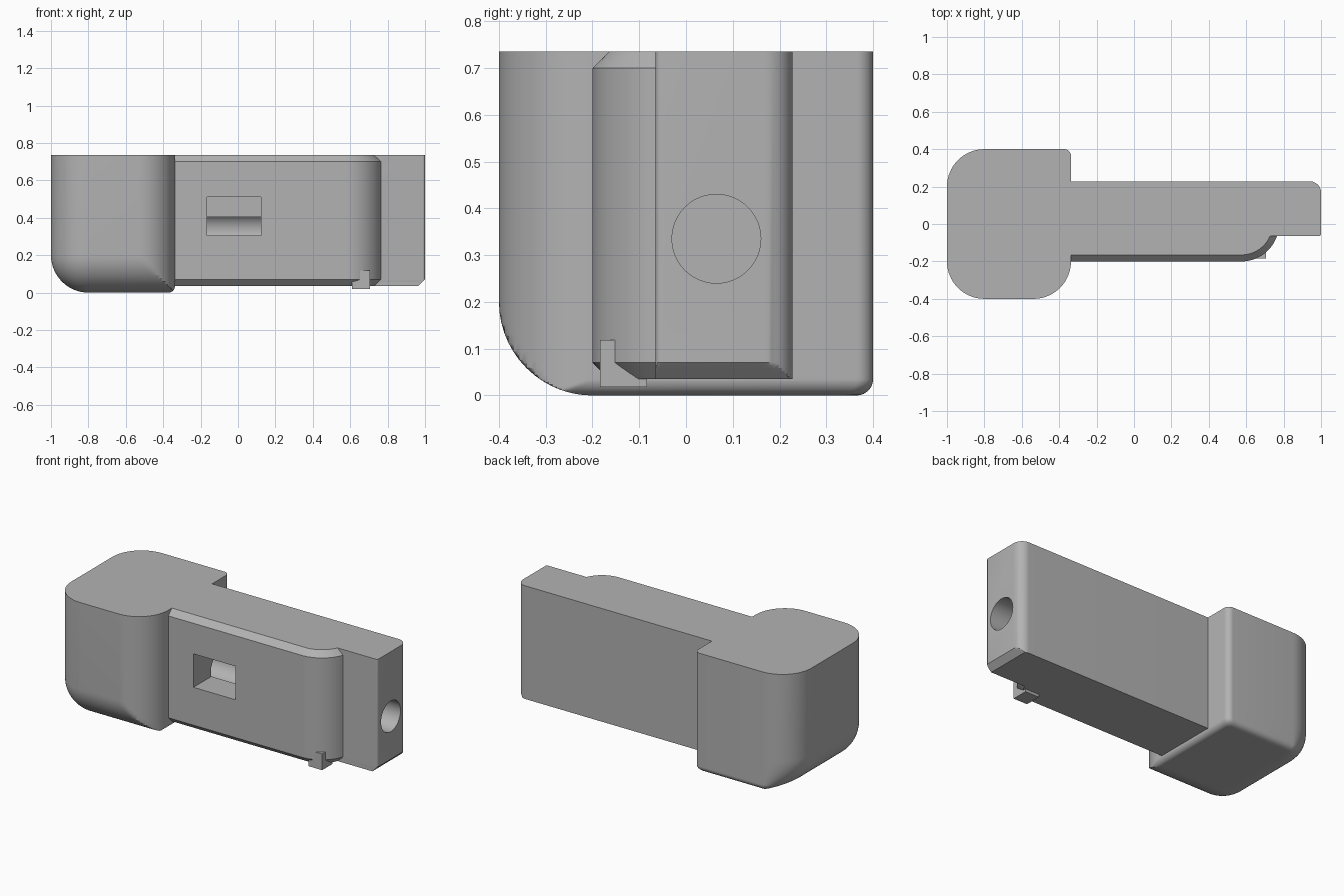
import bpy, bmesh
from math import sin, cos, pi, sqrt, radians, asin

if "Cube" in bpy.data.objects:
    bpy.data.objects.remove(bpy.data.objects["Cube"], do_unlink=True)

grey = bpy.data.materials.new("plain grey")
grey.use_nodes = True
COLOUR = (0.45, 0.45, 0.45, 1)
grey.diffuse_color = COLOUR
grey.node_tree.nodes["Principled BSDF"].inputs["Base Color"].default_value = COLOUR


def finish(name, bm):
    bmesh.ops.remove_doubles(bm, verts=bm.verts, dist=0.0002)
    bmesh.ops.recalc_face_normals(bm, faces=bm.faces)
    mesh = bpy.data.meshes.new(name)
    bm.to_mesh(mesh)
    bm.free()
    mesh.materials.append(grey)
    obj = bpy.data.objects.new(name, mesh)
    bpy.context.collection.objects.link(obj)
    return obj


def loft(name, heights, outline):
    """Stack the plan outline(z) at each height and skin it."""
    bm = bmesh.new()
    rings = [[bm.verts.new((x, y, z)) for x, y in outline(z)] for z in heights]
    for low, high in zip(rings, rings[1:]):
        n = len(low)
        for i in range(n):
            j = (i + 1) % n
            bm.faces.new((low[i], low[j], high[j], high[i]))
    bm.faces.new(rings[0][::-1])
    bm.faces.new(rings[-1])
    return finish(name, bm)


def box(name, x0, x1, y0, y1, z0, z1):
    return loft(name, (z0, z1), lambda z: [(x0, y0), (x1, y0), (x1, y1), (x0, y1)])


def arc(cx, cy, rx, ry, start, end, n=16):
    angles = [radians(start + (end - start) * i / n) for i in range(n + 1)]
    return [(cx + rx * cos(a), cy + ry * sin(a)) for a in angles]


def fillet_inset(r, z):
    return r - sqrt(r * r - (r - z) ** 2) if z < r else 0


def smooth(obj):
    bpy.ops.object.select_all(action='DESELECT')
    obj.select_set(True)
    bpy.context.view_layer.objects.active = obj
    bpy.ops.object.shade_smooth_by_angle(angle=radians(25))


def cut(obj, cutters):
    bpy.context.view_layer.objects.active = obj
    for c in cutters:
        mod = obj.modifiers.new("cut", 'BOOLEAN')
        mod.operation, mod.solver, mod.object = 'DIFFERENCE', 'EXACT', c
        bpy.ops.object.modifier_apply(modifier=mod.name)


TOP, BASE, STEP = 0.735, 0.035, -0.337   # top, handle underside, head side
BIG, SMALL, CH = 0.2, 0.035, 0.035       # fillet radii and chamfer
FRONT, SPLIT, BACK = -0.2, -0.065, 0.228  # handle depths


# Head: big fillets on its left and front undersides, small on the others
def head_outline(z):
    big, small = fillet_inset(BIG, z), fillet_inset(SMALL, z)
    x0, x1, y0, y1 = -1 + big, STEP - small, -0.4 + big, 0.4 - small
    r = BIG - big
    pts = arc(x0 + r, y0 + r, r, r, 180, 270)
    pts += [(min(x, x1), max(y, y0))
            for x, y in arc(STEP - BIG, -0.4 + BIG, BIG, BIG, 270, 360, 32)]
    pts += arc(x1 - SMALL, y1 - SMALL, SMALL, SMALL, 0, 90, 8)
    pts += arc(x0 + r, y1 - BIG + small, r, BIG - small, 90, 180)
    return pts


steps = 14
rows = {round(r * (1 - cos(pi / 2 * i / steps)), 4)
        for r in (BIG, SMALL) for i in range(steps + 1)}
head = loft("head_block", sorted(rows) + [TOP], head_outline)


# Handle plate: rounded back corner, chamfered end underside
def plate_outline(z):
    r, edge = 0.06, 0.012
    pts = [(STEP, SPLIT)] + arc(1 - edge, SPLIT + edge, edge, edge, 270, 360, 4)
    pts += arc(1 - r, BACK - r, r, r, 0, 90, 12) + [(STEP, BACK)]
    limit = 1 - max(0, BASE + CH - z)
    return [(min(x, limit), y) for x, y in pts]


plate = loft("handle_plate", [BASE + CH * i / 6 for i in range(7)] + [TOP], plate_outline)


# Front pad: chamfered rim and a curved end running into the plate
def pad_outline(z):
    inset = max(0, BASE + CH - z, z - TOP + CH)
    r = BIG - inset
    end = -asin(-SPLIT / r) * 180 / pi
    return [(STEP, SPLIT), (STEP, FRONT + inset)] + arc(0.575, 0, r, r, -90, end)


pad = loft("front_pad", (BASE, BASE + CH, TOP - CH, TOP), pad_outline)

# Small tab under the curved end
tab = box("lower_tab", 0.61, 0.705, -0.184, -0.083, 0.018, 0.118)

# Lengthwise bore and front window opening onto it
window = box("window_cutter", -0.165, 0.122, -0.3, 0, 0.304, 0.511)
bm = bmesh.new()
bmesh.ops.create_cone(bm, cap_ends=True, segments=48, radius1=0.095, radius2=0.095, depth=1.4)
bore = finish("bore_cutter", bm)
bore.rotation_euler = (0, pi / 2, 0)
bore.location = (0.4, 0.065, 0.335)
bpy.context.view_layer.update()
cut(plate, (window, bore))
cut(pad, (window,))
for c in (window, bore):
    bpy.data.objects.remove(c, do_unlink=True)

for part in (head, plate, pad, tab):
    smooth(part)
